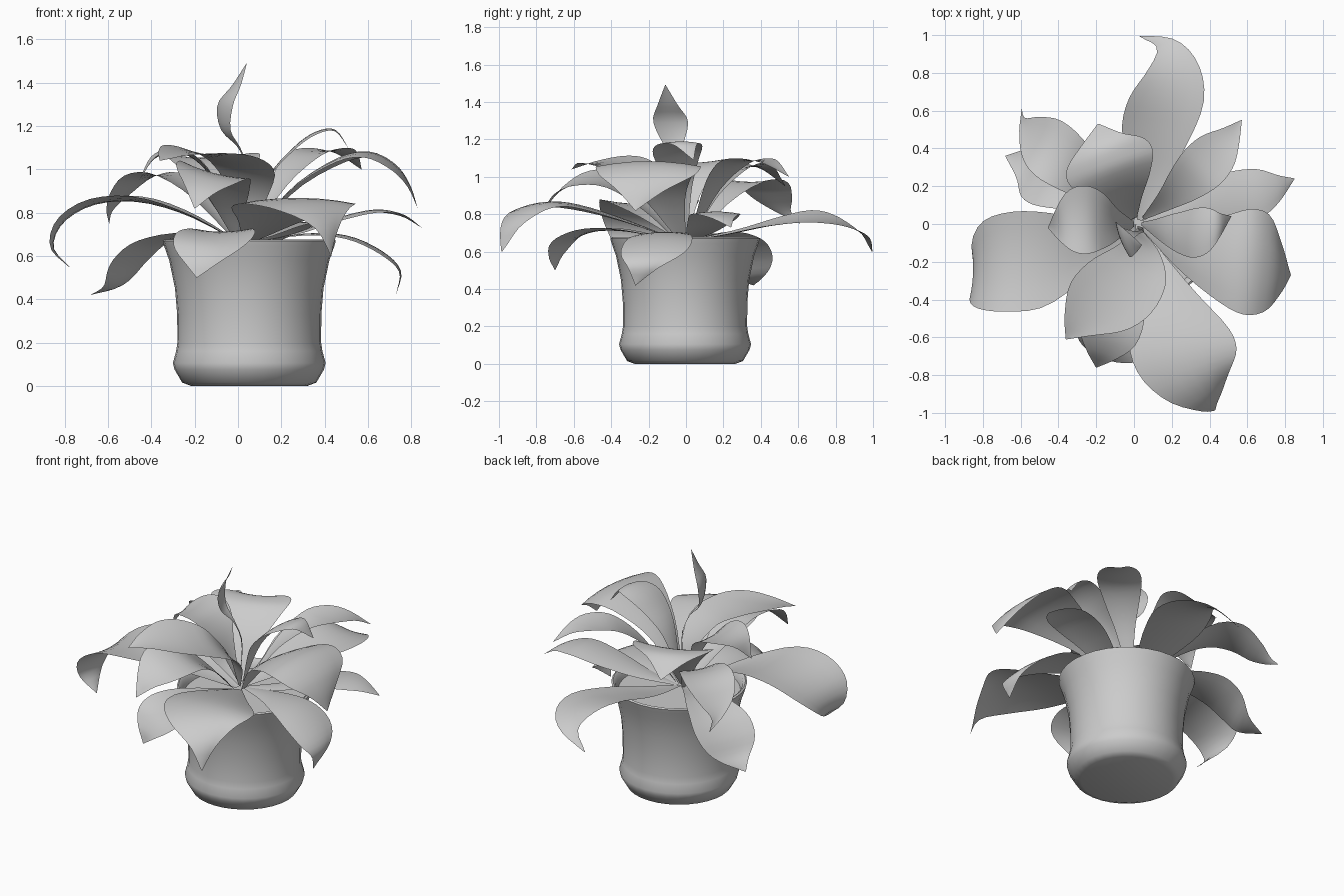
import bpy, math
from mathutils import Vector


def make(name, verts, faces, angle=40):
    me = bpy.data.meshes.new(name)
    me.from_pydata(verts, [], faces)
    me.update()
    ob = bpy.data.objects.new(name, me)
    bpy.context.collection.objects.link(ob)
    bpy.ops.object.select_all(action='DESELECT')
    bpy.context.view_layer.objects.active = ob
    ob.select_set(True)
    bpy.ops.object.shade_smooth_by_angle(angle=math.radians(angle))
    return ob


def lathe(name, profile, cx, cy, cap_top=False, n=32):
    verts, faces = [], []
    for r, z in profile:
        for i in range(n):
            a = 2 * math.pi * i / n
            verts.append((cx + r * math.cos(a), cy + r * math.sin(a), z))
    for j in range(len(profile) - 1):
        for i in range(n):
            k = (i + 1) % n
            faces.append((j * n + i, j * n + k, (j + 1) * n + k, (j + 1) * n + i))
    faces.append(tuple(reversed(range(n))))
    if cap_top:
        faces.append(tuple((len(profile) - 1) * n + i for i in range(n)))
    return make(name, verts, faces)


def spline(pts, t):
    # Catmull-Rom through the points, t in 0..1
    n = len(pts) - 1
    i = min(int(t * n), n - 1)
    u = t * n - i
    p1, p2 = pts[i], pts[i + 1]
    p0 = pts[i - 1] if i > 0 else p1 * 2 - p2
    p3 = pts[i + 2] if i + 2 <= n else p2 * 2 - p1
    return 0.5 * (2 * p1 + (p2 - p0) * u + (2 * p0 - 5 * p1 + 4 * p2 - p3) * u * u
                  + (3 * p1 - p0 - 3 * p2 + p3) * u ** 3)


WIDTHS = [.07, .42, .8, 1.0, .9, .45, .01]
HOOKED = [.07, .5, .9, 1.0, .72, .27, .01]


def leaf(name, pts, half, side=None, end=None, roll=0.0, widths=WIDTHS, rows=20, cols=6):
    # blade swept along a spine; side/end give the width direction at base and tip
    pts = [Vector(p) for p in pts]
    verts, faces = [], []
    for r in range(rows + 1):
        t = r / rows
        c = spline(pts, t)
        tan = (spline(pts, min(t + .02, 1)) - spline(pts, max(t - .02, 0))).normalized()
        if side:
            s = Vector(side).normalized().lerp(Vector(end or side).normalized(), t ** 2)
        else:
            d = (pts[-1] - pts[0]).normalized() + 0.4 * tan
            s = Vector((d.y, -d.x, 0)).normalized() + Vector((0, 0, roll))
        s.normalize()
        nrm = s.cross(tan).normalized()
        w = half * max(spline(widths, t), 0.004)
        for k in range(cols + 1):
            u = 2 * k / cols - 1
            verts.append(c + s * (w * u) + nrm * (0.1 * w * (u * u - 0.3)))
    m = cols + 1
    for r in range(rows):
        for k in range(cols):
            a = r * m + k
            faces.append((a, a + 1, a + m + 1, a + m))
    return make(name, verts, faces, 80)


# Pot with a flared rim and bulged foot, and the soil in it
lathe("pot", [(.27, 0), (.31, .015), (.345, .075), (.353, .105), (.338, .16), (.332, .2),
              (.333, .33), (.343, .45), (.37, .58), (.393, .645), (.4, .67),
              (.39, .677), (.375, .665), (.365, .63), (.355, .6)], .052, -.005)
lathe("soil", [(.355, .595), (.36, .62)], .052, -.005, cap_top=True)

# Low drooping leaves
leaf("low_back_leaf", [(.03, .02, .66), (.07, .25, .7), (.11, .47, .75), (.17, .66, .775),
                       (.2, .82, .755), (.17, .95, .69), (.03, .995, .6)], .2,
     side=(1, -.3, -.12), end=(.7, .7, -.25), widths=HOOKED)
leaf("low_front_leaf", [(.01, -.06, .66), (-.06, -.32, .71), (-.09, -.5, .71),
                        (-.12, -.63, .66), (-.16, -.69, .58), (-.19, -.7, .5)], .19)
leaf("low_right_leaf", [(.05, 0, .66), (.3, -.08, .7), (.5, -.13, .69), (.66, -.17, .62),
                        (.75, -.22, .53), (.73, -.27, .42)], .18, side=(0, 1, 0))
leaf("low_left_leaf", [(0, .02, .66), (-.2, .15, .7), (-.38, .24, .66), (-.49, .29, .57),
                       (-.57, .32, .46), (-.68, .36, .42)], .19)
leaf("right_back_low_leaf", [(.05, .02, .66), (.25, .07, .7), (.45, .13, .77), (.63, .16, .81),
                             (.76, .19, .79), (.85, .24, .73)], .135, side=(-.15, 1, 0))

# Large arching leaves
leaf("big_left_leaf", [(.01, -.02, .66), (-.22, -.13, .785), (-.45, -.19, .855), (-.66, -.2, .845),
                       (-.81, -.22, .76), (-.855, -.27, .64), (-.77, -.35, .54)], .265,
     side=(.1, 1, 0), end=(0, 1, 0), widths=[.07, .5, .93, 1, .85, .45, .01])
leaf("big_front_leaf", [(.04, -.04, .66), (.15, -.33, .77), (.23, -.56, .84), (.28, -.72, .86),
                        (.34, -.85, .83), (.41, -.94, .74), (.43, -.985, .6)], .27,
     side=(1, 0, 0), end=(.5, .8, 0), widths=[.07, .55, .97, 1, .72, .3, .01])
leaf("big_right_leaf", [(.05, -.02, .66), (.24, -.12, .9), (.45, -.18, 1.04), (.6, -.2, 1.075),
                        (.72, -.21, 1.02), (.79, -.24, .93), (.83, -.27, .82)], .28,
     side=(.1, 1, 0), end=(0, 1, 0))
leaf("back_right_leaf", [(.05, .03, .68), (.19, .14, .93), (.31, .25, 1.06), (.41, .35, 1.09),
                         (.5, .45, 1.07), (.57, .55, 1.0)], .13)
leaf("back_left_leaf", [(0, .03, .66), (-.18, .18, .87), (-.33, .31, .97), (-.45, .4, .96),
                        (-.54, .46, .88), (-.59, .52, .81), (-.595, .61, .75)], .16,
     side=(.5, .85, 0), end=(.3, 1, 0), widths=HOOKED)
leaf("front_left_leaf", [(0, -.05, .66), (-.05, -.2, .83), (-.09, -.39, .97), (-.13, -.56, .98),
                         (-.17, -.68, .92), (-.2, -.76, .82)], .17, roll=.25)

# Upper leaves
leaf("upper_front_leaf", [(.03, -.03, .68), (.05, -.11, .87), (.02, -.23, 1.0), (-.08, -.34, 1.06),
                          (-.19, -.44, 1.08), (-.29, -.53, 1.07), (-.36, -.61, 1.04)], .215, roll=.1)
leaf("upper_back_leaf", [(0, .03, .68), (-.06, .14, .9), (-.11, .26, 1.03), (-.14, .35, 1.06),
                         (-.17, .43, 1.04), (-.19, .53, .95)], .24)
leaf("upper_left_leaf", [(0, 0, .7), (-.1, 0, .93), (-.2, .02, 1.05), (-.3, .02, 1.08),
                         (-.39, 0, 1.05), (-.455, -.02, .95)], .18)
leaf("upper_right_leaf", [(.04, 0, .7), (.14, -.03, .96), (.26, -.05, 1.1), (.36, -.04, 1.17),
                          (.45, -.01, 1.18), (.515, .04, 1.09)], .13, side=(0, 1, 0))

# Young upright leaf on its stalk
leaf("young_leaf", [(.02, -.02, .68), (.05, -.03, .95), (.01, -.05, 1.09), (-.06, -.07, 1.18),
                    (-.065, -.085, 1.3), (-.01, -.1, 1.39), (.04, -.11, 1.49)], .1,
     side=(-.35, .9, 0), widths=[.1, .1, .12, .6, 1.0, .55, .02])
